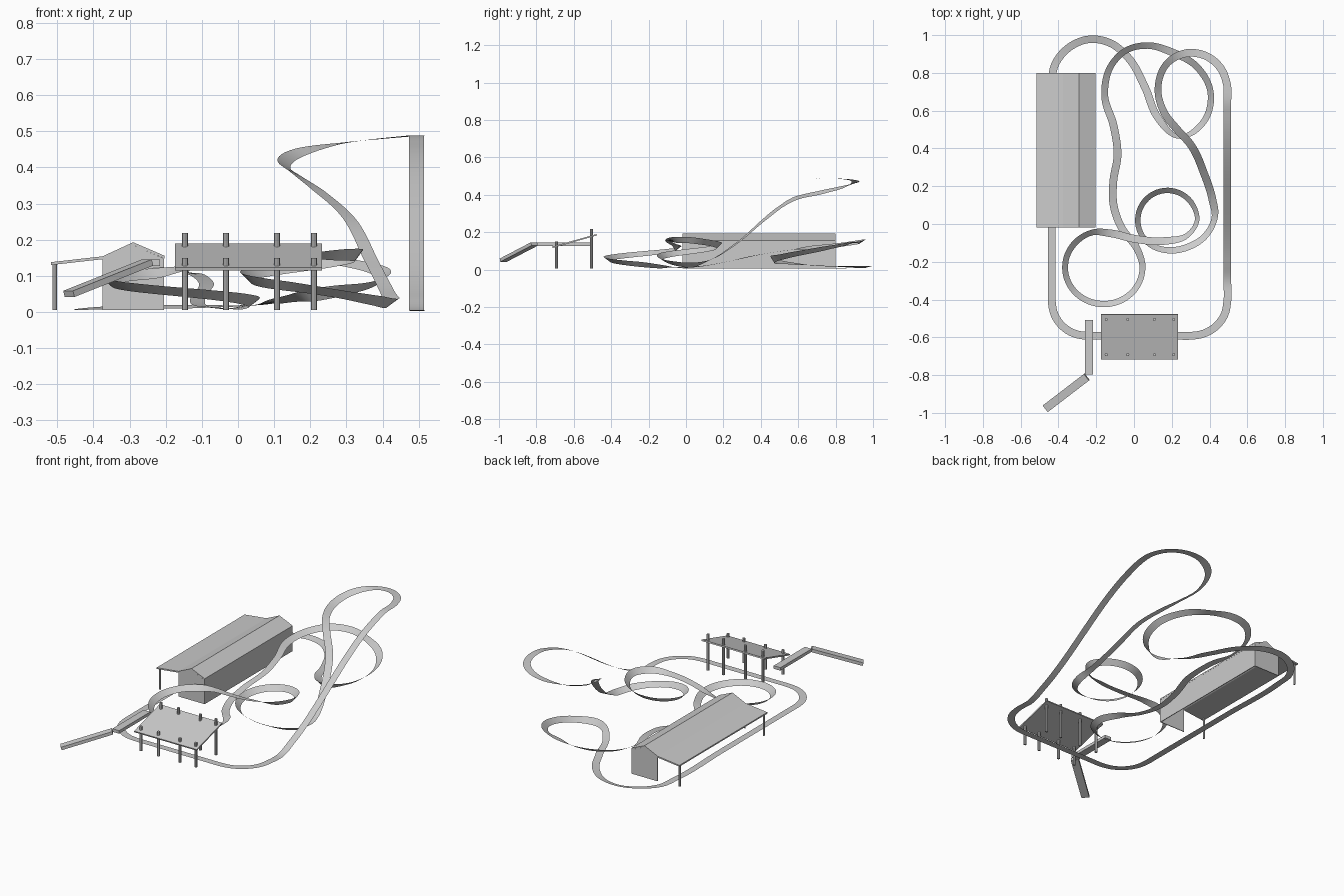
import bpy
from math import sin, cos, radians, atan, atan2
from mathutils import Vector, Matrix
from mathutils.geometry import interpolate_bezier

if "Cube" in bpy.data.objects:
    bpy.data.objects.remove(bpy.data.objects["Cube"])


def mesh_object(name, verts, faces):
    me = bpy.data.meshes.new(name)
    me.from_pydata([tuple(v) for v in verts], [], faces)
    me.update()
    ob = bpy.data.objects.new(name, me)
    bpy.context.collection.objects.link(ob)
    return ob


def prism(name, profile, a, b):
    """Extrude an (across, up) profile from point a to point b."""
    a, b = Vector(a), Vector(b)
    d = (b - a).normalized()
    side = d.cross(Vector((0, 0, 1))).normalized()
    up = side.cross(d)
    n = len(profile)
    verts = [p + side * u + up * v for p in (a, b) for u, v in profile]
    faces = [(i, (i + 1) % n, n + (i + 1) % n, n + i) for i in range(n)]
    faces += [tuple(range(n))[::-1], tuple(range(n, 2 * n))]
    return mesh_object(name, verts, faces)


def post(name, x, y, z0, z1, r=0.008):
    bpy.ops.mesh.primitive_cylinder_add(vertices=8, radius=r, depth=z1 - z0,
                                        location=(x, y, (z0 + z1) / 2))
    bpy.context.object.name = name


def arc(cx, cy, rx, ry, a0, a1, z0, z1, bank, n):
    pts = []
    for i in range(n + 1):
        t = i / n
        a = radians(a0 + (a1 - a0) * t)
        pts.append((cx + rx * cos(a), cy + ry * sin(a), z0 + (z1 - z0) * t, bank))
    return pts


# Track centre line: x, y, z, bank strength
G = 0.006
path = [(-.435, .72, G, 0), (-.435, .3, G, 0), (-.435, -.37, G, 0)]
path += arc(-.25, -.41, .185, .182, 180, 270, G, G, 0, 4)
path += [(-.2, -.592, G, 0), (.24, -.592, G, 0)]
path += arc(.3, -.41, .194, .182, 270, 360, G, G, 0, 4)
# lift and high turn
path += [(.494, -.3, G, 0), (.494, -.2, .045, 0), (.494, .57, .465, 0), (.494, .64, .484, 0),
         (.492, .74, .488, 0), (.455, .83, .485, 0), (.38, .89, .478, 0), (.28, .905, .466, .1),
         (.18, .855, .445, .6), (.127, .72, .412, .9), (.165, .58, .378, .7)]
# long drop
path += [(.22, .51, .338, .2), (.3, .42, .268, 0), (.37, .27, .14, 0),
         (.415, .13, .052, .3), (.428, .04, .025, .9), (.38, -.06, .032, 1), (.29, -.12, .048, 1)]
# middle helix
path += arc(.177, .02, .157, .158, -95, -360, .068, .157, 1, 9)
path += [(.285, -.058, .158, 1), (.16, -.09, .153, .7), (0, -.078, .14, .4), (-.12, -.05, .125, .7)]
# low loop
path += arc(-.16, -.23, .205, .194, 108, 360, .108, .026, 1, 9)
# winding climb
path += [(.01, -.12, .014, .8), (-.06, -.03, .011, .3), (-.108, .1, .02, .1), (-.11, .22, .042, .1),
         (-.087, .37, .075, .1), (-.108, .52, .1, .2), (-.155, .68, .118, 1), (-.12, .84, .134, 1),
         (-.04, .92, .146, 1)]
# far loop and return to the shed
path += [(.07, .945, .15, 1), (.2, .91, .146, 1), (.33, .835, .131, 1), (.405, .7, .105, 1),
         (.36, .53, .072, 1), (.24, .462, .052, 1), (.125, .565, .033, .9), (.06, .72, .02, .3),
         (-.03, .88, .016, .3), (-.13, .96, .015, .4), (-.235, .978, .014, .4), (-.35, .93, .012, .3),
         (-.42, .84, .008, .1)]


def build_track(pts, width=0.041):
    P = [Vector(p[:3]) for p in pts]
    B = [p[3] for p in pts]
    n = len(P)
    T = []
    for i in range(n):
        a, b = P[i] - P[i - 1], P[(i + 1) % n] - P[i]
        T.append((a / a.length_squared + b / b.length_squared).normalized())
    S, K = [], []
    for i in range(n):
        j = (i + 1) % n
        L = (P[j] - P[i]).length
        m = max(2, round(L / .018))
        seg = interpolate_bezier(P[i], P[i] + T[i] * L / 3, P[j] - T[j] * L / 3, P[j], m + 1)
        for k in range(m):
            S.append(seg[k])
            K.append(B[i] + (B[j] - B[i]) * k / m)
    N = len(S)
    curv = []
    for i in range(N):
        a, b = (S[i] - S[i - 3]).to_2d(), (S[(i + 3) % N] - S[i]).to_2d()
        curv.append(atan2(a.x * b.y - a.y * b.x, a.dot(b)) / ((a.length + b.length) / 2))
    verts = []
    for i in range(N):
        k = sum(curv[(i + o) % N] for o in range(-3, 4)) / 7
        d = (S[(i + 1) % N] - S[i - 1]).normalized()
        right = Vector((d.y, -d.x, 0)).normalized()
        # left turns (positive curvature) lift the right-hand edge
        right = Matrix.Rotation(-atan(.16 * k) * K[i], 3, d) @ right
        verts += [S[i] - right * width / 2, S[i] + right * width / 2]
    for v in verts:
        v.z = max(v.z, 0.001)
    faces = [(2 * i, 2 * i + 1, (2 * i + 3) % (2 * N), (2 * i + 2) % (2 * N)) for i in range(N)]
    ob = mesh_object("track", verts, faces)
    ob.data.polygons.foreach_set("use_smooth", [True] * len(faces))


build_track(path)

# Shed: two gable walls and one side wall, folded roof with lean-to, two posts
Y0, Y1, F = -.018, .8, .006
gable = [(-.375, F), (-.205, F), (-.205, .148), (-.29, .185), (-.375, .146)]
for name, y in (("shed_front_wall", Y0), ("shed_back_wall", Y1 - .004)):
    prism(name, gable, (0, y, 0), (0, y + .004, 0))
prism("shed_side_wall", [(-.209, F), (-.205, F), (-.205, .15), (-.209, .15)],
      (0, Y0, 0), (0, Y1, 0))
prism("shed_roof", [(-.517, .13), (-.375, .146), (-.29, .185), (-.204, .148), (-.204, .156),
                    (-.29, .193), (-.375, .154), (-.517, .138)], (0, Y0, 0), (0, Y1, 0))
for y in (.0, .782):
    post("shed_post", -.507, y, F, .134, .006)

# Station: sloping roof carried by two rows of posts
prism("station_roof", [(-.175, -.004), (.232, -.004), (.232, .004), (-.175, .004)],
      (0, -.715, .119), (0, -.477, .186))
for x in (-.147, -.033, .108, .21):
    post("station_front_post", x, -.692, F, .15)
    post("station_back_post", x, -.505, F, .218)

# Entry walkway: one level deck and one sloping down to the ground
deck = [(-.022, -.009), (.022, -.009), (.022, .009), (-.022, .009)]
prism("level_walkway", deck, (-.238, -.797, .136), (-.238, -.507, .136))
prism("sloped_walkway", deck, (-.468, -.977, .05), (-.25, -.81, .137))
